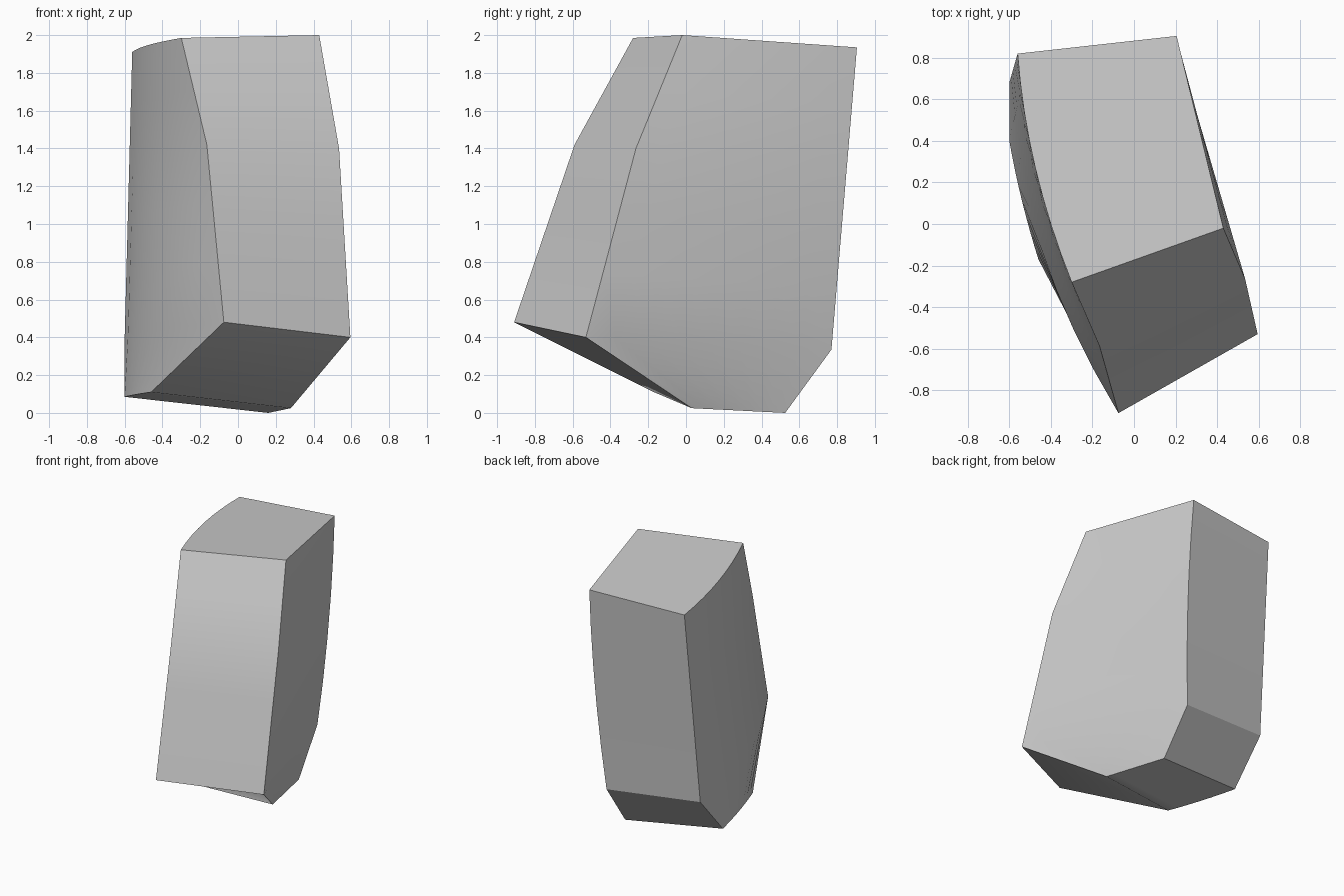
import bpy, bmesh
from mathutils import Vector as V

if "Cube" in bpy.data.objects:
    bpy.data.objects.remove(bpy.data.objects["Cube"])

COLS = 8
# Side outlines: front edge top to bottom (4 corners), back edge top to bottom (3 corners)
LEFT = ([(.43, -.02, 2), (.535, -.265, 1.4), (.595, -.53, .4), (.28, .03, .025)],
        [(.205, .905, 1.935), (.15, .77, .335), (.16, .525, 0)])
RIGHT = ([(-.30, -.28, 1.985), (-.165, -.59, 1.42), (-.075, -.91, .48), (-.46, -.17, .11)],
         [(-.56, .82, 1.91), (-.60, .68, .40), (-.60, .40, .085)])


def side_grid(outline, row_bulge, back_bulge):
    """Rows of points running from the front edge to the back edge of one side."""
    front, back = [[V(p) for p in edge] for edge in outline]
    ends = []
    for a, b, steps in ((0, 1, 2), (1, 2, 3)):
        for i in range(steps):
            f = front[a].lerp(front[b], i / steps)
            t = (front[0].z - f.z) / (front[0].z - front[2].z)
            r = back[0].lerp(back[1], t)
            r.x += back_bulge * 4 * t * (1 - t)
            ends.append((f, r, row_bulge[0] + (row_bulge[1] - row_bulge[0]) * t))
    ends.append((front[2], back[1], row_bulge[1]))
    ends.append((front[3], back[2], row_bulge[2]))
    rows = []
    for f, r, bulge in ends:
        row = []
        for j in range(COLS + 1):
            t = j / COLS
            p = f.lerp(r, t)
            p.x -= bulge * 4 * t * (1 - t)
            row.append(p)
        rows.append(row)
    return rows


# Faceted block: two curved sides joined by a belt of faces
bm = bmesh.new()
left = [[bm.verts.new(p) for p in row] for row in side_grid(LEFT, (0, 0, 0), .025)]
right = [[bm.verts.new(p) for p in row] for row in side_grid(RIGHT, (.045, .11, .01), 0)]
last = len(left) - 1
for grid in (left, right):
    for i in range(last):
        for j in range(COLS):
            bm.faces.new((grid[i][j], grid[i + 1][j], grid[i + 1][j + 1], grid[i][j + 1]))
for i in (0, last):            # top and bottom
    for j in range(COLS):
        bm.faces.new((left[i][j], left[i][j + 1], right[i][j + 1], right[i][j]))
for j in (0, COLS):            # front and back
    for i in range(last):
        bm.faces.new((left[i][j], left[i + 1][j], right[i + 1][j], right[i][j]))
bmesh.ops.recalc_face_normals(bm, faces=bm.faces)
mesh = bpy.data.meshes.new("faceted_block")
bm.to_mesh(mesh)
bm.free()
block = bpy.data.objects.new("faceted_block", mesh)
bpy.context.collection.objects.link(block)

# Plain grey material
grey = bpy.data.materials.new("plain_grey")
grey.use_nodes = True
colour = (.6, .6, .6, 1)
grey.diffuse_color = colour
grey.node_tree.nodes["Principled BSDF"].inputs["Base Color"].default_value = colour
mesh.materials.append(grey)

bpy.ops.object.select_all(action='DESELECT')
block.select_set(True)
bpy.context.view_layer.objects.active = block
bpy.ops.object.shade_smooth_by_angle()
